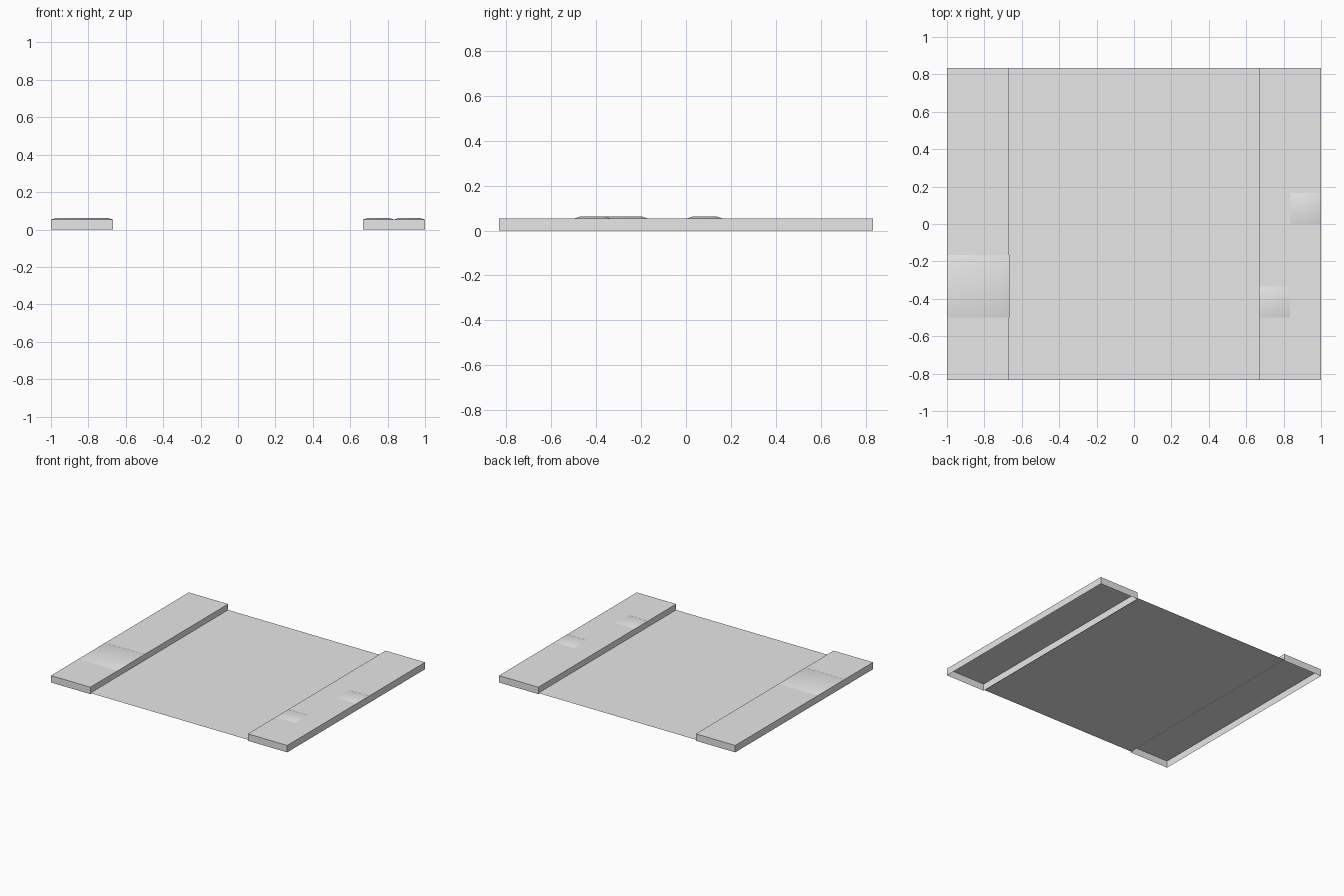
import bpy
import bmesh

cube = bpy.data.objects.get("Cube")
if cube:
    bpy.data.objects.remove(cube, do_unlink=True)

grey = bpy.data.materials.new("light_grey")
grey.use_nodes = True
grey.diffuse_color = (0.8, 0.8, 0.8, 1)
grey.node_tree.nodes["Principled BSDF"].inputs["Base Color"].default_value = (0.8, 0.8, 0.8, 1)

HALF_X, HALF_Y, KERB = 1.0, 0.833, 0.667
ROAD_Z, WALK_Z, SLAB_Z = 0.008, 0.053, 0.062
TILE = 1 / 6


def finish(name, bm, smooth=False):
    for face in bm.faces:
        face.smooth = smooth
    mesh = bpy.data.meshes.new(name)
    bm.to_mesh(mesh)
    bm.free()
    mesh.materials.append(grey)
    obj = bpy.data.objects.new(name, mesh)
    bpy.context.collection.objects.link(obj)
    return obj


def rectangle(bm, x0, x1, y0, y1, z):
    corners = [(x0, y0), (x1, y0), (x1, y1), (x0, y1)]
    return [bm.verts.new((x, y, z)) for x, y in corners]


def open_block(name, lower, upper, smooth=False):
    """Top and four sides between two rectangles, open underneath."""
    bm = bmesh.new()
    low, high = rectangle(bm, *lower), rectangle(bm, *upper)
    bm.faces.new(high)
    for i in range(4):
        j = (i + 1) % 4
        bm.faces.new((low[i], low[j], high[j], high[i]))
    return finish(name, bm, smooth)


def raised_slab(name, x, y, size, inset=0.027):
    """Paving slab with sloping, softly shaded borders."""
    lower = (x, x + size, y, y + size, WALK_Z)
    upper = (x + inset, x + size - inset, y + inset, y + size - inset, SLAB_Z)
    return open_block(name, lower, upper, smooth=True)


# Road surface
bm = bmesh.new()
bm.faces.new(rectangle(bm, -KERB, KERB, -HALF_Y, HALF_Y, ROAD_Z))
finish("road", bm)

# Hollow pavements on both sides
for name, x0, x1 in (("right_pavement", -HALF_X, -KERB), ("left_pavement", KERB, HALF_X)):
    area = (x0, x1, -HALF_Y, HALF_Y)
    open_block(name, area + (0,), area + (WALK_Z,))

# Raised paving slabs
raised_slab("large_slab", -HALF_X, -0.5, 2 * TILE)
raised_slab("small_slab_inner", KERB, -0.5, TILE)
raised_slab("small_slab_outer", HALF_X - TILE, 0, TILE)
